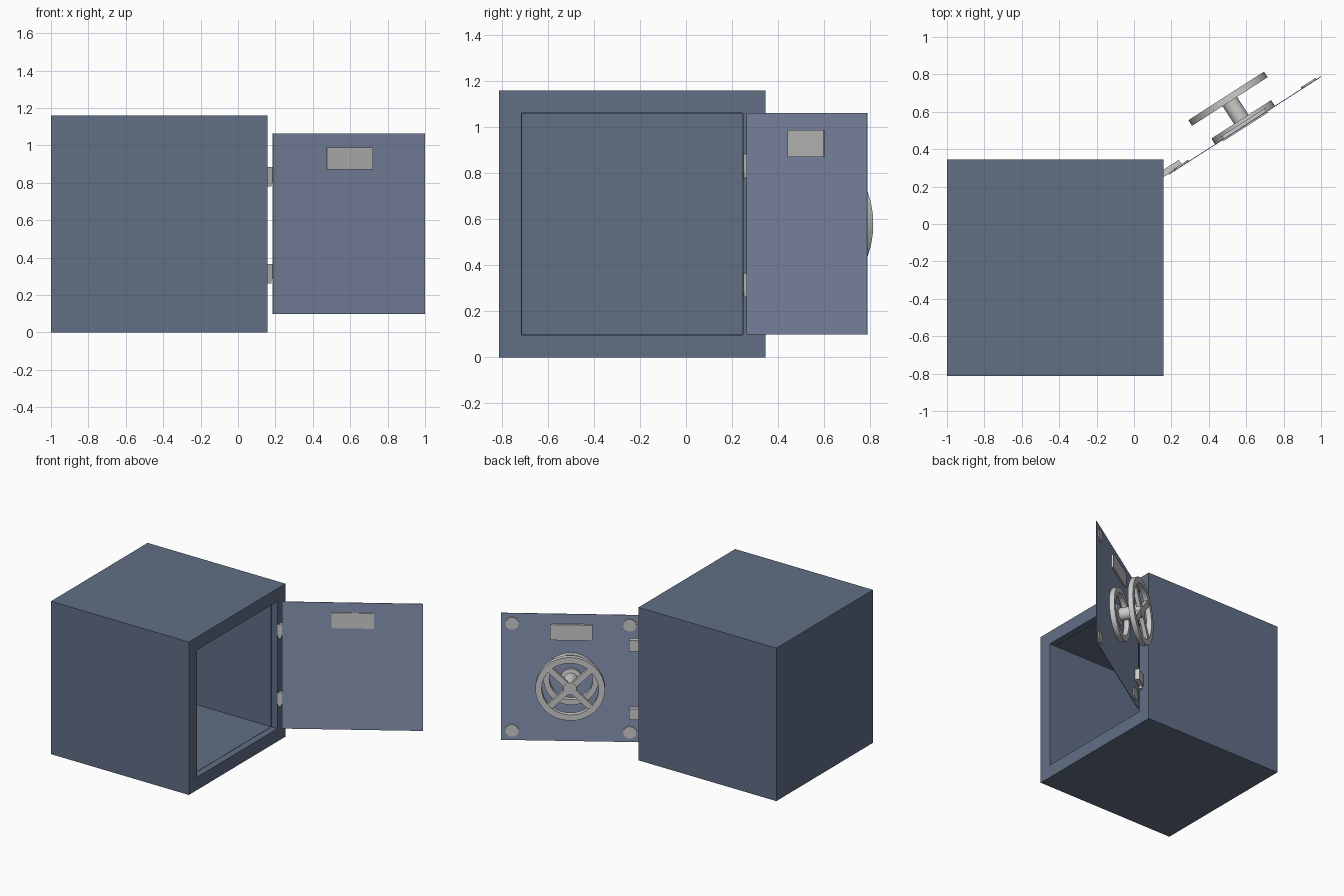
import bpy, bmesh, math
from mathutils import Matrix, Vector

if "Cube" in bpy.data.objects:
    bpy.data.objects.remove(bpy.data.objects["Cube"])


def material(name, rgb):
    m = bpy.data.materials.new(name)
    m.diffuse_color = (*rgb, 1)
    m.use_nodes = True
    m.node_tree.nodes["Principled BSDF"].inputs["Base Color"].default_value = m.diffuse_color
    return m


BODY = material("body_blue", (0.119, 0.158, 0.235))
DOOR = material("door_blue", (0.25, 0.30, 0.46))

# Door space: x along the door, y out of its outer face, z up
HINGE = Matrix.Translation((0.185, 0.265, 0)) @ Matrix.Rotation(math.radians(32.7), 4, 'Z')
LENGTH, Z0, Z1 = 0.968, 0.10, 1.063
CU, CZ = 0.486, 0.58


def finish(name, bm, mat=None, matrix=None, smooth=False):
    bmesh.ops.recalc_face_normals(bm, faces=bm.faces)
    me = bpy.data.meshes.new(name)
    bm.to_mesh(me)
    bm.free()
    ob = bpy.data.objects.new(name, me)
    bpy.context.collection.objects.link(ob)
    if mat:
        me.materials.append(mat)
    if matrix:
        ob.matrix_world = matrix
    if smooth:
        bpy.ops.object.select_all(action='DESELECT')
        ob.select_set(True)
        bpy.context.view_layer.objects.active = ob
        bpy.ops.object.shade_smooth_by_angle(angle=math.radians(35))
    return ob


def add_box(bm, lo, hi, rot=None):
    lo, hi = Vector(lo), Vector(hi)
    m = Matrix.Translation((lo + hi) / 2) @ Matrix.Diagonal((*(hi - lo), 1))
    bmesh.ops.create_cube(bm, size=1, matrix=rot @ m if rot else m)


def box(name, lo, hi, mat=None, matrix=None):
    bm = bmesh.new()
    add_box(bm, lo, hi)
    return finish(name, bm, mat, matrix)


def lathe(name, profile, u, z, sides=32, closed=False):
    """Spin (radius, height) points about the door's outward axis."""
    bm = bmesh.new()
    vs = [bm.verts.new((r, h, 0)) for r, h in profile]
    pairs = list(zip(vs, vs[1:])) + ([(vs[-1], vs[0])] if closed else [])
    edges = [bm.edges.new(p) for p in pairs]
    bmesh.ops.spin(bm, geom=vs + edges, cent=(0, 0, 0), axis=(0, 1, 0),
                   angle=2 * math.pi, steps=sides, use_duplicate=False)
    bmesh.ops.remove_doubles(bm, verts=bm.verts, dist=1e-5)
    return finish(name, bm, None, HINGE @ Matrix.Translation((u, 0, z)), True)


# Safe body: hollow shell open on +x, with a fine step behind the front frame
bm = bmesh.new()


def loop(x, inset):
    y0, y1, z0, z1 = -0.813 + inset, 0.345 - inset, inset, 1.16 - inset
    return [bm.verts.new((x, y, z)) for y, z in ((y0, z0), (y1, z0), (y1, z1), (y0, z1))]


loops = [loop(x, i) for x, i in ((-1, 0), (0.157, 0), (0.157, 0.098),
                                 (0.107, 0.098), (0.107, 0.1), (-0.95, 0.1))]
for a, b in zip(loops, loops[1:]):
    for i in range(4):
        j = (i + 1) % 4
        bm.faces.new((a[i], a[j], b[j], b[i]))
bm.faces.new(loops[0])
bm.faces.new(loops[-1])
finish("safe_body", bm, BODY)

# Door panel
box("door_panel", (0, -0.002, Z0), (LENGTH, 0.002, Z1), DOOR, HINGE)

# Display plate: two thin faces around a narrower core through the door
bm = bmesh.new()
for n in (-0.009, 0.017):
    add_box(bm, (0.34, n, 0.871), (0.632, n + 0.003, 0.988))
add_box(bm, (0.352, -0.007, 0.885), (0.620, 0.018, 0.9875))
finish("display_plate", bm, None, HINGE)

# Hinges: outer leaf with a small pin below
for i, z in enumerate((0.315, 0.833)):
    bm = bmesh.new()
    add_box(bm, (-0.033, 0.003, z - 0.03), (0.088, 0.036, z + 0.052))
    add_box(bm, (-0.033, 0.005, z - 0.052), (-0.005, 0.025, z - 0.03))
    finish(f"hinge_{i}", bm, None, HINGE)

# Corner bolts
for u in (0.083, LENGTH - 0.075):
    for z in (Z0 + 0.075, Z1 - 0.075):
        lathe("corner_bolt", [(0, 0), (0.046, 0), (0.046, 0.01), (0, 0.01)], u, z, 16)

# Wheel base ring, shaft and rim
lathe("base_ring", [(0.19, 0), (0.19, 0.038), (0.15, 0.038), (0.15, 0)], CU, CZ, 32, True)
lathe("wheel_shaft", [(0, 0), (0.075, 0), (0.075, 0.02), (0.046, 0.025),
                      (0.046, 0.184), (0, 0.184)], CU, CZ)
lathe("wheel_rim", [(0.24, 0.151), (0.24, 0.187), (0.196, 0.187), (0.196, 0.151)], CU, CZ, 32, True)

# Crossed spokes
bm = bmesh.new()
for a in (45, -45):
    add_box(bm, (-0.205, 0.155, -0.021), (0.205, 0.183, 0.021),
            Matrix.Rotation(math.radians(a), 4, 'Y'))
finish("wheel_spokes", bm, None, HINGE @ Matrix.Translation((CU, 0, CZ)))
